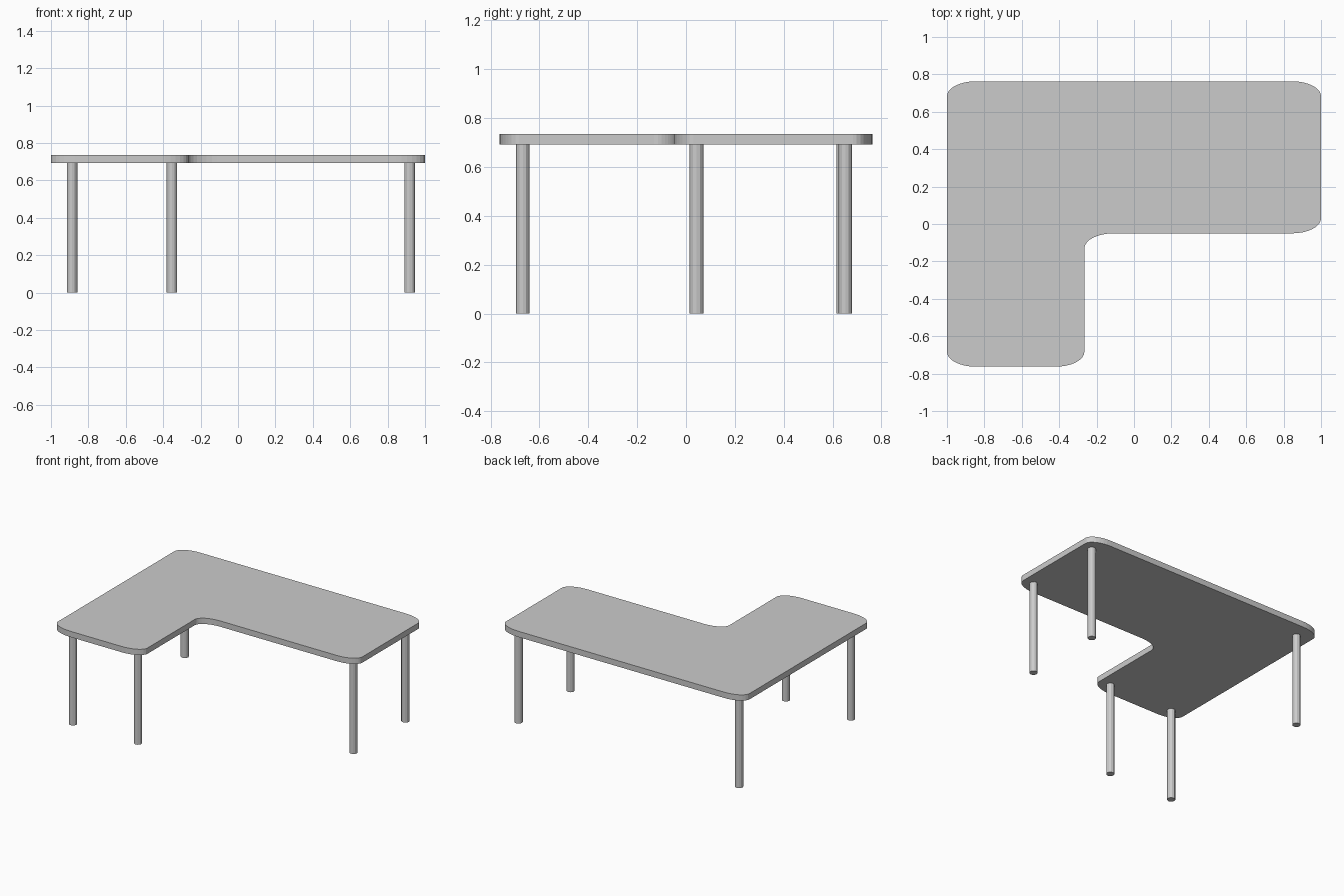
import bpy
import bmesh
from math import sin, cos, pi
from mathutils import Vector

cube = bpy.data.objects.get("Cube")
if cube:
    bpy.data.objects.remove(cube, do_unlink=True)

TOP, UNDER = 0.735, 0.692
CORNER_X, CORNER_Y, STEPS = 0.155, 0.08, 8
LEG_RADIUS, LEG_SIDES = 0.028, 12

grey = bpy.data.materials.new("plain grey")
grey.use_nodes = True
colour = (0.6, 0.6, 0.6, 1)
grey.diffuse_color = colour
grey.node_tree.nodes["Principled BSDF"].inputs["Base Color"].default_value = colour


def finish(bm, name):
    bmesh.ops.recalc_face_normals(bm, faces=bm.faces)
    mesh = bpy.data.meshes.new(name)
    bm.to_mesh(mesh)
    bm.free()
    mesh.materials.append(grey)
    obj = bpy.data.objects.new(name, mesh)
    bpy.context.collection.objects.link(obj)
    return obj


def rounded(outline):
    """Replace each right-angled corner with a quarter ellipse."""
    points = []
    for i, corner in enumerate(outline):
        c = Vector(corner)
        to_prev = (Vector(outline[i - 1]) - c).normalized()
        to_next = (Vector(outline[(i + 1) % len(outline)]) - c).normalized()
        for k in range(STEPS + 1):
            a = k / STEPS * pi / 2
            d = to_prev * (1 - sin(a)) + to_next * (1 - cos(a))
            points.append((c.x + d.x * CORNER_X, c.y + d.y * CORNER_Y))
    return points


# L-shaped tabletop
outline = [(-1, -0.763), (-0.265, -0.763), (-0.265, -0.05),
           (1, -0.05), (1, 0.763), (-1, 0.763)]
bm = bmesh.new()
face = bm.faces.new([bm.verts.new((x, y, UNDER)) for x, y in rounded(outline)])
slab = bmesh.ops.extrude_face_region(bm, geom=[face], use_keep_orig=True)
bmesh.ops.translate(bm, vec=(0, 0, TOP - UNDER),
                    verts=[v for v in slab["geom"] if isinstance(v, bmesh.types.BMVert)])
finish(bm, "tabletop")

# Round legs
legs = {
    "front_right_leg": (-0.887, -0.668),
    "front_inner_leg": (-0.353, -0.668),
    "middle_left_leg": (0.918, 0.043),
    "back_left_leg": (0.918, 0.652),
    "back_right_leg": (-0.887, 0.643),
}
for name, (x, y) in legs.items():
    bm = bmesh.new()
    bmesh.ops.create_cone(bm, cap_ends=True, segments=LEG_SIDES,
                          radius1=LEG_RADIUS, radius2=LEG_RADIUS, depth=UNDER)
    leg = finish(bm, name)
    leg.location = (x, y, UNDER / 2)
